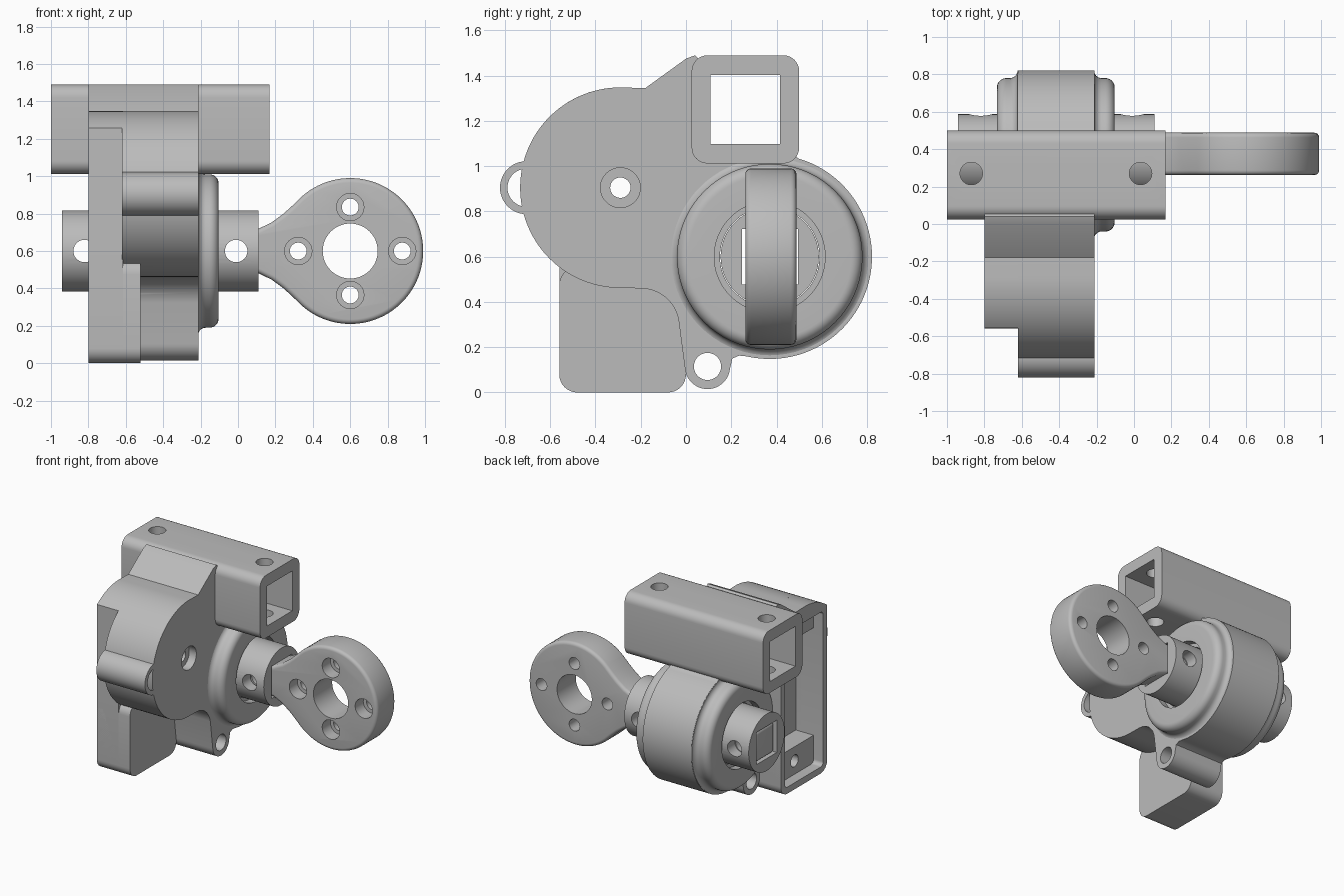
import bpy, bmesh
from math import sin, cos, pi, radians
from mathutils import Vector

old = bpy.data.objects.get("Cube")
if old:
    bpy.data.objects.remove(old, do_unlink=True)

grey = bpy.data.materials.new("machined_grey")
grey.use_nodes = True
colour = (0.5, 0.5, 0.5, 1)
grey.diffuse_color = colour
grey.node_tree.nodes["Principled BSDF"].inputs["Base Color"].default_value = colour


def arc(cx, cy, r, start, end, n=24):
    """Points along an arc, angles in degrees."""
    steps = [radians(start + (end - start) * i / n) for i in range(n + 1)]
    return [(cx + r * cos(t), cy + r * sin(t)) for t in steps]


def circle(cx, cy, r, n=48):
    return arc(cx, cy, r, 0, 360, n)[:-1]


def rect(x0, x1, y0, y1, r=0):
    if not r:
        return [(x0, y0), (x1, y0), (x1, y1), (x0, y1)]
    return (arc(x0 + r, y0 + r, r, 180, 270, 8) + arc(x1 - r, y0 + r, r, 270, 360, 8)
            + arc(x1 - r, y1 - r, r, 0, 90, 8) + arc(x0 + r, y1 - r, r, 90, 180, 8))


def make_object(name, bm):
    bmesh.ops.remove_doubles(bm, verts=bm.verts, dist=0.0005)
    bmesh.ops.recalc_face_normals(bm, faces=bm.faces)
    mesh = bpy.data.meshes.new(name)
    bm.to_mesh(mesh)
    bm.free()
    mesh.materials.append(grey)
    obj = bpy.data.objects.new(name, mesh)
    bpy.context.collection.objects.link(obj)
    return obj


def prism(name, points, axis, a, b):
    """Extrude a 2D outline along an axis from a to b."""
    place = {"X": lambda u, v: (a, u, v),
             "Y": lambda u, v: (u, a, v),
             "Z": lambda u, v: (u, v, a)}[axis]
    bm = bmesh.new()
    face = bm.faces.new([bm.verts.new(place(u, v)) for u, v in points])
    new = bmesh.ops.extrude_face_region(bm, geom=[face])["geom"]
    move = Vector([b - a if axis == k else 0 for k in "XYZ"])
    bmesh.ops.translate(bm, vec=move, verts=[g for g in new if isinstance(g, bmesh.types.BMVert)])
    return make_object(name, bm)


def bake(obj):
    """Apply the modifiers."""
    graph = bpy.context.evaluated_depsgraph_get()
    mesh = bpy.data.meshes.new_from_object(obj.evaluated_get(graph))
    obj.modifiers.clear()
    obj.data = mesh


def cut(obj, *tools):
    """Each tool is (outline, axis, from, to)."""
    for tool in tools:
        cutter = prism("cutter", *tool)
        mod = obj.modifiers.new("cut", "BOOLEAN")
        mod.operation = "DIFFERENCE"
        mod.solver = "EXACT"
        mod.object = cutter
        bake(obj)
        bpy.data.objects.remove(cutter, do_unlink=True)


def bevel(obj, width):
    mod = obj.modifiers.new("bevel", "BEVEL")
    mod.width = width
    mod.segments = 4
    mod.limit_method = "ANGLE"
    mod.angle_limit = radians(60)
    bake(obj)


# Shared centres as (y, z)
GEAR = (-0.29, 0.905)
HUB = (0.37, 0.6)
LUG = (0.095, 0.115)
pocket = (rect(-0.51, -0.05, 0.05, 1.23, 0.03), "X", -0.9, -0.57)
bridge = [(-0.18, 1.345), (0.0, 1.475), (0.04, 1.49), (0.08, 1.45)]

# Gear body: round gear cover, lower lug and barrel in one outline
outline = (arc(*GEAR, 0.443, 90, 270, 48)
           + arc(-0.2, 0.29, 0.17, 90, 12, 12)
           + arc(*LUG, 0.1, 185, 355, 20)
           + [(0.205, 0.15), (0.235, 0.163)]
           + arc(*HUB, 0.452, -103, 74, 48)
           + [(0.48, 1.05), (0.08, 1.05)] + bridge[::-1])
body = prism("gear_body", outline, "X", -0.62, -0.21)
cut(body, pocket,
    (circle(*GEAR, 0.045), "X", -0.9, 0),
    (circle(*GEAR, 0.088), "X", -0.27, 0),
    (circle(*LUG, 0.06), "X", -0.9, 0),
    (circle(*HUB, 0.23), "X", -0.9, 0))

# Rear casing with an open pocket
outline = (arc(*GEAR, 0.443, 90, 127, 12) + [(-0.56, 0.6)]
           + arc(-0.48, 0.08, 0.08, 180, 270, 8) + arc(-0.08, 0.08, 0.08, 270, 360, 8)
           + [(0, 1.03), (0.08, 1.05)] + bridge[::-1])
casing = prism("rear_casing", outline, "X", -0.8, -0.615)
cut(casing, pocket, (circle(*HUB, 0.23), "X", -0.9, 0))

lower = prism("lower_casing", rect(-0.56, 0, 0, 0.555, 0.08), "X", -0.8, -0.52)
cut(lower, pocket)

# Mounting blocks inside the pocket
for name, z0, z1 in (("lower_mount", 0.045, 0.26), ("upper_mount", 1.08, 1.235)):
    block = prism(name, rect(-0.515, -0.045, z0, z1), "X", -0.72, -0.56)
    cut(block, (circle(-0.28, (z0 + z1) / 2, 0.045), "X", -0.9, -0.62))

# Front lug
front_lug = prism("front_lug", circle(-0.705, GEAR[1], 0.117), "X", -0.62, -0.21)
cut(front_lug, (circle(-0.705, GEAR[1], 0.084), "X", -1, 0))

# Hub bosses, turned around the shaft axis, one on each side of the barrel
half = ([(0, 0.22), (0.26, 0.22), (0.26, 0.245), (0.315, 0.245)]
        + arc(0.265, 0.36, 0.05, 0, 90, 8)
        + arc(0.245, 0.45, 0.04, 270, 180, 6) + [(0, 0.45)])
for name, sign in (("outer_boss", 1), ("inner_boss", -1)):
    bm = bmesh.new()
    ring = [bm.verts.new((sign * x - 0.418, HUB[0], HUB[1] + r)) for x, r in half]
    edges = [bm.edges.new(p) for p in zip(ring, ring[1:])]
    bmesh.ops.spin(bm, geom=ring + edges, cent=(0, *HUB), axis=(1, 0, 0),
                   angle=2 * pi, steps=72, use_merge=True)
    make_object(name, bm)

# Output shaft with square bore and pin holes
shaft = prism("output_shaft", circle(*HUB, 0.217, 64), "X", -0.94, 0.11)
pins = [(circle(x, 0.6, 0.06), "Y", -0.1, 1) for x in (-0.82, -0.01)]
cut(shaft, (rect(0.248, 0.495, 0.477, 0.723), "X", -1, 0.3), *pins)

# Lever with square tail that sits in the shaft
flare = [(0.29, 0.242), (0.24, 0.197), (0.18, 0.153), (0.11, 0.119)]
outline = (arc(0.6, 0.6, 0.39, -133, 133, 64)
           + [(x, 0.6 + d) for x, d in flare] + [(-0.93, 0.717), (-0.93, 0.483)]
           + [(x, 0.6 - d) for x, d in flare[::-1]])
lever = prism("lever", outline, "Y", 0.262, 0.488)
bevel(lever, 0.025)
cut(lever, (circle(0.6, 0.6, 0.147), "Y", 0, 1), *pins)
for dx, dz in ((0.278, 0), (-0.278, 0), (0, 0.235), (0, -0.235)):
    cut(lever, (circle(0.6 + dx, 0.6 + dz, 0.045, 32), "Y", 0, 1),
        (circle(0.6 + dx, 0.6 + dz, 0.073, 32), "Y", 0, 0.36))

# Square mounting tube with vertical bolt holes
tube = prism("mounting_tube", rect(0.025, 0.5, 1.012, 1.49, 0.07), "X", -1, 0.168)
cut(tube, (rect(0.108, 0.415, 1.098, 1.402), "X", -2, 1),
    *[(circle(x, 0.27, 0.06), "Z", 0.8, 2) for x in (-0.87, 0.035)])

# Smooth curved faces, keep edges sharp
for obj in bpy.context.collection.objects:
    if obj.type == "MESH" and obj.data.materials and obj.data.materials[0] == grey:
        obj.data.shade_smooth()
        obj.data.set_sharp_from_angle(angle=radians(30))
